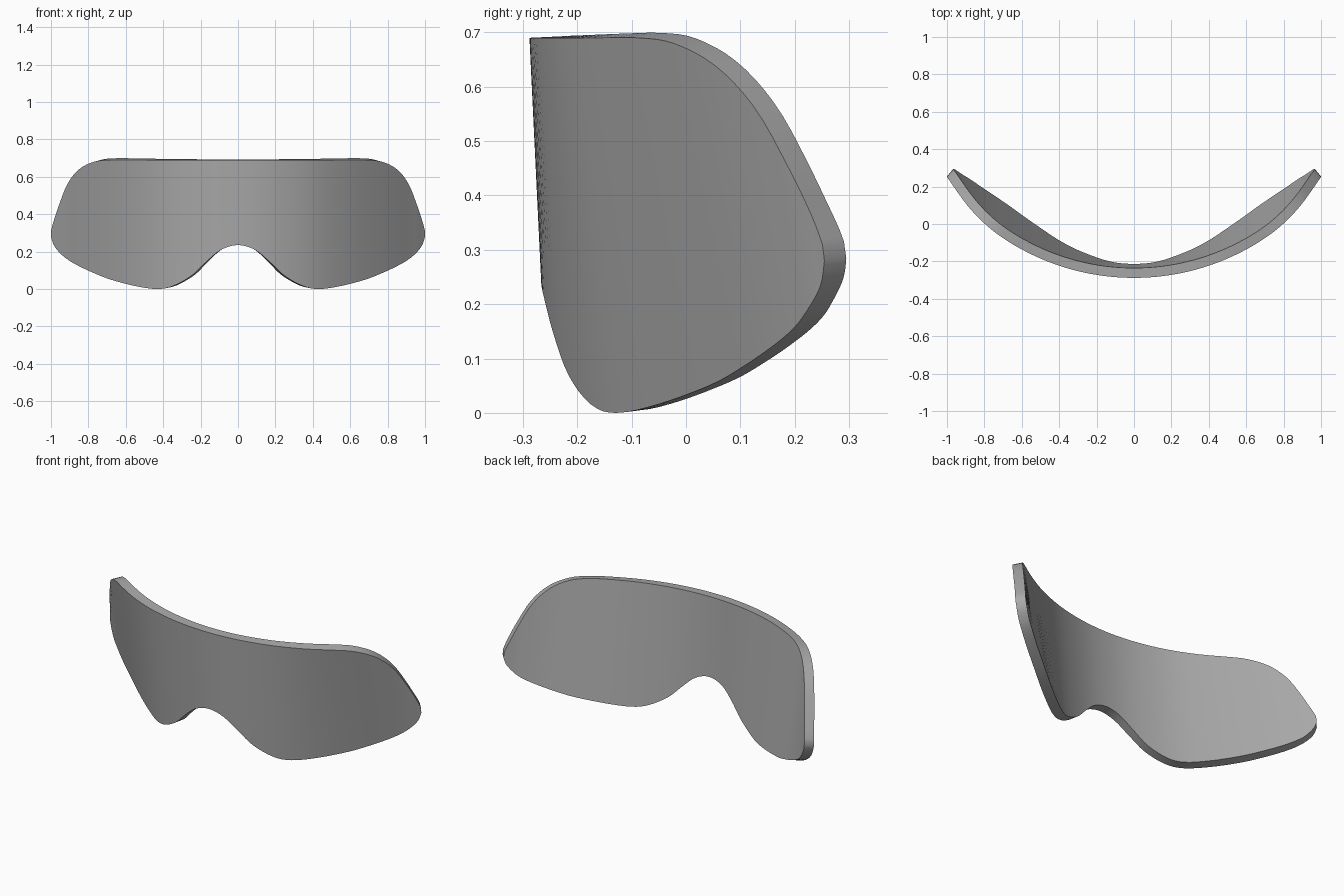
import bpy
import bmesh
import math
from mathutils import Vector
from mathutils.geometry import interpolate_bezier

cube = bpy.data.objects.get("Cube")
if cube:
    bpy.data.objects.remove(cube, do_unlink=True)

TOP = 0.69         # height of the straight brow edge
FRONT = -0.288     # foremost point of the lens
RADIUS = 1.26      # wrap radius along the brow
THICK = 0.053
STEPS = 4

# Half outline, centre to temple: x, upper edge z, lower edge z, backward slope
HALF = [
    (0.0, 0.69, 0.235, 0.048), (0.09, 0.69, 0.21, 0.05),
    (0.17, 0.69, 0.145, 0.06), (0.25, 0.69, 0.07, 0.075),
    (0.35, 0.69, 0.015, 0.095), (0.435, 0.69, 0.0, 0.12),
    (0.55, 0.69, 0.016, 0.165), (0.68, 0.69, 0.05, 0.205),
    (0.77, 0.68, 0.085, 0.215), (0.85, 0.64, 0.122, 0.205),
    (0.91, 0.565, 0.157, 0.185), (0.955, 0.455, 0.195, 0.155),
    (0.985, 0.365, 0.235, 0.135), (1.0, 0.31, 0.28, 0.12),
]


def smooth_rows(rows):
    """Catmull-Rom subdivision of the outline rows, mirrored at the centre."""
    rows = [Vector(r) for r in rows]
    mirrored = rows[1].copy()
    mirrored.x = -mirrored.x
    pts = [mirrored] + rows + [rows[-1]]
    out = []
    for a, b, c, d in zip(pts, pts[1:], pts[2:], pts[3:]):
        for i in range(STEPS):
            t = i / STEPS
            out.append(b + 0.5 * t * ((c - a) + t * ((2 * a - 5 * b + 4 * c - d)
                       + t * (3 * b - a - 3 * c + d))))
    return out + [rows[-1]]


half = smooth_rows(HALF)
columns = [Vector((-r[0], *r[1:])) for r in reversed(half[1:])] + half


def outer_point(row, z):
    x = row[0]
    y = FRONT + RADIUS - math.sqrt(RADIUS ** 2 - x * x) + row[3] * (TOP - z)
    return Vector((x, y, z))


# Outer and inner lens surfaces, one ruled strip per column
grid = []
for i, row in enumerate(columns):
    before = columns[max(i - 1, 0)]
    after = columns[min(i + 1, len(columns) - 1)]
    ring = []
    for z in (row[1], row[2]):
        p = outer_point(row, z)
        along = outer_point(after, z) - outer_point(before, z)
        normal = Vector((0, -row[3], 1)).cross(along).normalized()
        ring += [p, p + normal * THICK]
    grid.append(ring)

bm = bmesh.new()
verts = [[bm.verts.new(p) for p in ring] for ring in grid]
for a, b in zip(verts, verts[1:]):
    for j, k in ((0, 2), (2, 3), (3, 1), (1, 0)):   # front, bottom, back, top
        bm.faces.new((a[j], a[k], b[k], b[j]))
for end in (verts[0], verts[-1]):                   # temple ends
    bm.faces.new((end[0], end[1], end[3], end[2]))
bmesh.ops.recalc_face_normals(bm, faces=bm.faces)

mesh = bpy.data.meshes.new("visor_lens")
bm.to_mesh(mesh)
bm.free()
lens = bpy.data.objects.new("visor_lens", mesh)
bpy.context.collection.objects.link(lens)

# Plain grey material
grey = bpy.data.materials.new("neutral_grey")
grey.use_nodes = True
colour = (0.4, 0.4, 0.4, 1)
grey.diffuse_color = colour
grey.node_tree.nodes["Principled BSDF"].inputs["Base Color"].default_value = colour
mesh.materials.append(grey)

bpy.ops.object.select_all(action="DESELECT")
lens.select_set(True)
bpy.context.view_layer.objects.active = lens
bpy.ops.object.shade_smooth_by_angle(angle=math.radians(40))
